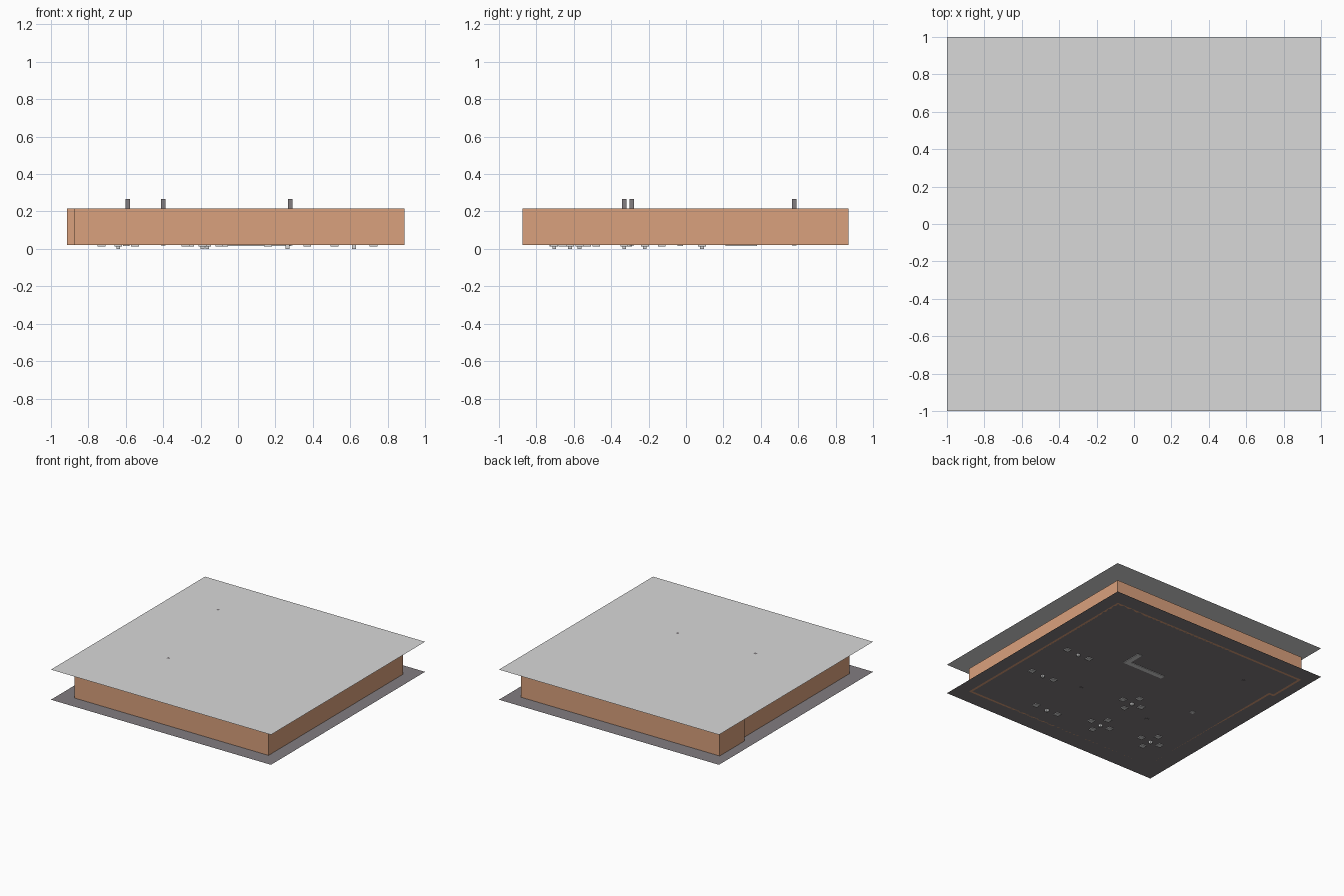
import bpy, bmesh

FLOOR, WALL_TOP, CEILING = 0.02, 0.217, 0.267

if "Cube" in bpy.data.objects:
    bpy.data.objects.remove(bpy.data.objects["Cube"])


def material(name, rgb):
    linear = [((c / 255 + 0.055) / 1.055) ** 2.4 for c in rgb] + [1]
    m = bpy.data.materials.new(name)
    m.use_nodes = True
    m.diffuse_color = linear
    m.node_tree.nodes["Principled BSDF"].inputs["Base Color"].default_value = linear
    return m


light_grey = material("light grey", (217, 217, 217))
dark_grey = material("dark grey", (130, 125, 128))
clay = material("clay", (218, 161, 125))


def finish(name, bm, mat):
    bmesh.ops.recalc_face_normals(bm, faces=bm.faces)
    mesh = bpy.data.meshes.new(name)
    bm.to_mesh(mesh)
    bm.free()
    mesh.materials.append(mat)
    ob = bpy.data.objects.new(name, mesh)
    bpy.context.collection.objects.link(ob)
    return ob


def add_box(bm, x, y, w, d, z0, z1):
    """Box centred on x, y with width w and depth d, between two heights."""
    verts = bmesh.ops.create_cube(bm, size=1)["verts"]
    for v in verts:
        v.co = (x + v.co.x * w, y + v.co.y * d, (z0 + z1) / 2 + v.co.z * (z1 - z0))


def boxes(name, mat, items):
    bm = bmesh.new()
    for item in items:
        add_box(bm, *item)
    return finish(name, bm, mat)


def sheet(name, mat, z):
    bm = bmesh.new()
    bmesh.ops.create_grid(bm, x_segments=1, y_segments=1, size=1)
    for v in bm.verts:
        v.co.z = z
    return finish(name, bm, mat)


# Floor and ceiling sheets
sheet("floor", dark_grey, FLOOR)
sheet("ceiling", light_grey, CEILING)

# Outer walls: stepped outline, with a coping on top
outline = [(-0.875, -0.875), (0.89, -0.875), (0.89, 0.87),
           (-0.915, 0.87), (-0.915, 0.545), (-0.875, 0.545)]


def wall_ring(name, z0, z1):
    bm = bmesh.new()
    low = [bm.verts.new((x, y, z0)) for x, y in outline]
    high = [bm.verts.new((x, y, z1)) for x, y in outline]
    for i in range(len(outline)):
        j = (i + 1) % len(outline)
        bm.faces.new((low[i], low[j], high[j], high[i]))
    ob = finish(name, bm, clay)
    solid = ob.modifiers.new("thickness", "SOLIDIFY")
    solid.thickness = 0.02
    solid.offset = -1
    solid.use_even_offset = True


wall_ring("outer_walls", FLOOR, 0.209)
wall_ring("wall_coping", 0.209, WALL_TOP)

# Columns from floor to ceiling
columns = [(0.28, -0.29), (-0.4, -0.33), (-0.59, 0.58)]
boxes("columns", dark_grey,
      [(x, y, 0.024, 0.024, FLOOR - 0.002, CEILING) for x, y in columns])

# Dining tables: four seats each in the round groups, two in the rows
groups = [(-0.165, -0.22), (-0.19, -0.62), (-0.64, -0.57)]
rows = [(0.62, 0.085), (0.62, -0.33), (0.265, -0.705)]
four = [(0.09, 0), (-0.09, 0), (0, 0.09), (0, -0.09)]
two = [(0.105, 0), (-0.105, 0)]
seats = [(x + dx, y + dy) for spots, offsets in ((groups, four), (rows, two))
         for x, y in spots for dx, dy in offsets]
boxes("table_legs", light_grey,
      [(x, y, 0.02, 0.02, 0, 0.09) for x, y in groups + rows])
boxes("table_tops", light_grey,
      [(x, y, 0.11, 0.11, 0.09, 0.097) for x, y in groups + rows])
boxes("seats", light_grey,
      [(x, y, 0.042, 0.042, FLOOR - 0.006, 0.065) for x, y in seats])
boxes("stool", light_grey, [(-0.6, -0.03, 0.03, 0.03, FLOOR - 0.004, 0.065)])

# L-shaped counter
boxes("counter", light_grey,
      [(0.095, 0.23, 0.37, 0.04, FLOOR - 0.004, 0.11),
       (0.26, 0.315, 0.04, 0.13, FLOOR - 0.004, 0.11)])
